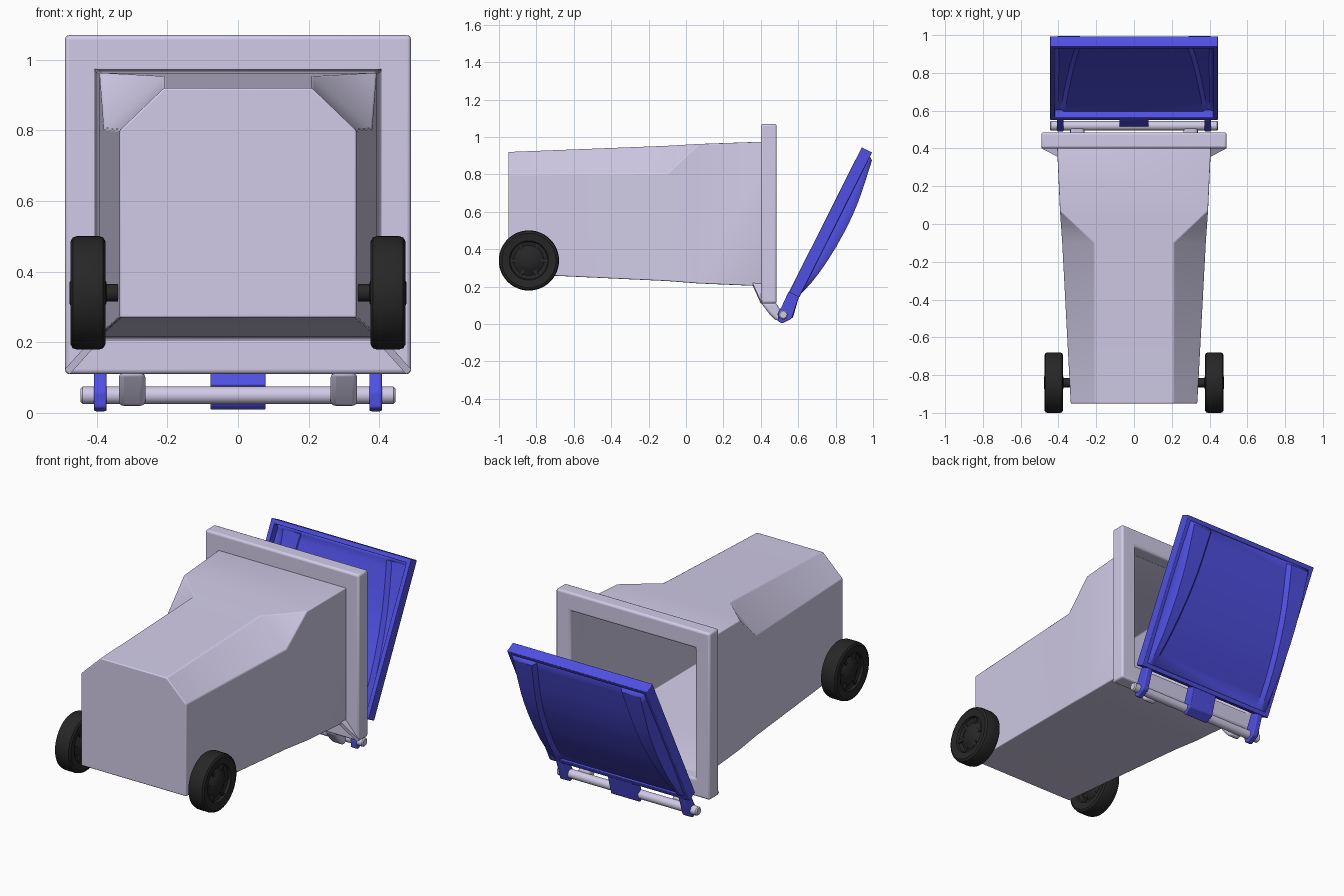
import bpy, bmesh, math
from mathutils import Vector, Matrix

if "Cube" in bpy.data.objects:
    bpy.data.objects.remove(bpy.data.objects["Cube"])


def material(name, rgb):
    m = bpy.data.materials.new(name)
    m.diffuse_color = (*rgb, 1)
    m.use_nodes = True
    m.node_tree.nodes["Principled BSDF"].inputs["Base Color"].default_value = m.diffuse_color
    return m


LILAC = material("bin_plastic", (0.64, 0.60, 0.80))
BLUE = material("lid_plastic", (0.08, 0.08, 0.78))
BLACK = material("rubber", (0.02, 0.02, 0.02))


def make(name, verts, faces, mat, bevel=0, thick=0, flip=False):
    me = bpy.data.meshes.new(name)
    me.from_pydata([tuple(v) for v in verts], [], faces)
    bm = bmesh.new()
    bm.from_mesh(me)
    bmesh.ops.recalc_face_normals(bm, faces=bm.faces)
    if flip:
        bmesh.ops.reverse_faces(bm, faces=bm.faces)
    bm.to_mesh(me)
    bm.free()
    ob = bpy.data.objects.new(name, me)
    bpy.context.collection.objects.link(ob)
    me.materials.append(mat)
    if thick:
        s = ob.modifiers.new("thickness", 'SOLIDIFY')
        s.thickness, s.offset = thick, -1
    if bevel:
        b = ob.modifiers.new("soft_edges", 'BEVEL')
        b.width, b.segments, b.limit_method = bevel, 3, 'ANGLE'
        b.angle_limit = math.radians(35)
    bpy.ops.object.select_all(action='DESELECT')
    ob.select_set(True)
    bpy.context.view_layer.objects.active = ob
    bpy.ops.object.shade_smooth_by_angle(angle=math.radians(35))
    return ob


def prism(name, profile, x0, x1, mat, bevel=0):
    """Extrude a (y, z) outline along x."""
    n = len(profile)
    v = [(x, y, z) for x in (x0, x1) for y, z in profile]
    f = [tuple(range(n)), tuple(range(n, 2 * n))]
    f += [(i, (i + 1) % n, n + (i + 1) % n, n + i) for i in range(n)]
    return make(name, v, f, mat, bevel)


def frame(name, outer, inner, d0, d1, place, mat, bevel):
    """Rectangular ring; outer/inner are (a0, a1, b0, b1), place maps (a, b, d)."""
    v = []
    for d in (d0, d1):
        for a0, a1, b0, b1 in (outer, inner):
            v += [place(a, b, d) for a, b in ((a0, b0), (a1, b0), (a1, b1), (a0, b1))]
    f = []
    for i in range(4):
        j = (i + 1) % 4
        f += [(i, j, 4 + j, 4 + i), (8 + i, 8 + j, 12 + j, 12 + i),
              (i, j, 8 + j, 8 + i), (4 + i, 4 + j, 12 + j, 12 + i)]
    return make(name, v, f, mat, bevel)


def lathe(name, profile, centre, mat, sides=48):
    """Spin a (radius, x) profile about the x axis; closed by capping both ends."""
    cx, cy, cz = centre
    v = [(cx + x, cy + r * math.cos(2 * math.pi * k / sides), cz + r * math.sin(2 * math.pi * k / sides))
         for r, x in profile for k in range(sides)]
    f = [(i * sides + k, i * sides + (k + 1) % sides, (i + 1) * sides + (k + 1) % sides, (i + 1) * sides + k)
         for i in range(len(profile) - 1) for k in range(sides)]
    last = (len(profile) - 1) * sides
    f += [tuple(range(sides)), tuple(range(last, last + sides))]
    return make(name, v, f, mat)


# Bin body: tapered tub lying on its back, with chamfered front corners that fade out
half = [(.335, -.95, .27), (.38, -.10, .23), (.392, .07, .217), (.41, .47, .20),   # bottom 0-3
        (.335, -.95, .80), (.38, -.10, .805),                                       # chamfer side 4-5
        (.21, -.95, .92), (.21, -.10, .953),                                        # chamfer top 6-7
        (.392, .07, .963), (.41, .47, .977)]                                        # top corner 8-9
verts = half + [(-x, y, z) for x, y, z in half]
side = [(0, 1, 5, 4), (1, 2, 8, 5), (2, 3, 9, 8), (4, 5, 7, 6), (5, 8, 7)]
faces = side + [tuple(i + 10 for i in f) for f in side]
for a, b in ((6, 7), (7, 8), (8, 9), (0, 1), (1, 2), (2, 3)):
    faces.append((a, b, b + 10, a + 10))
faces.append((0, 4, 6, 16, 14, 10))
make("bin_body", verts, faces, LILAC, bevel=.012, thick=.015)

# Rim flange around the opening
frame("bin_rim", (-.49, .49, .11, 1.07), (-.397, .397, .213, .963), .40, .485,
      lambda a, b, d: (a, d, b), LILAC, .012)

# Corner ribs and hinge lugs under the rim, hinge rod
for s, tag in ((-1, "left"), (1, "right")):
    t = Vector((.007, 0, .007))
    tri = [Vector((.395, .355, .215)), Vector((.395, .41, .215)), Vector((.484, .41, .116)), Vector((.484, .40, .116))]
    rib = [Vector((s * p.x, p.y, p.z)) for q in (t, -t) for p in [v + q for v in tri]]
    make("corner_rib_" + tag, rib, [(0, 1, 2, 3), (4, 5, 6, 7)] +
         [(i, (i + 1) % 4, 4 + (i + 1) % 4, 4 + i) for i in range(4)], LILAC)
    prism("hinge_lug_" + tag, [(.40, .115), (.48, .115), (.505, .075), (.51, .03), (.485, .015), (.445, .055)],
          s * .30 - .0375, s * .30 + .0375, LILAC, .015)
lathe("hinge_rod", [(.019, -.446), (.025, -.44), (.025, .44), (.019, .446)], (0, .52, .05), LILAC, 24)


# Lid: tilted open; u runs from hinge to free edge, n points outward
def lid_point(x, u, n):
    return (x, .55 + .449 * u + .893 * n, .17 + .893 * u - .449 * n)


frame("lid_rim", (-.445, .445, 0, .868), (-.42, .42, .025, .843), 0, .062, lid_point, BLUE, .004)

# Bulged lid panel with two raised side ridges that widen toward the free edge
crown = [(.005, .05), (.03, .065), (.10, .085), (.165, .098), (.233, .108), (.33, .117), (.43, .121),
         (.52, .120), (.595, .115), (.68, .104), (.75, .093), (.79, .087), (.83, .080), (.853, .05)]
verts, faces = [], []
for u, n in crown:
    inner = .385 - .10 * u / .85
    mid = max(.05, n - .022)
    right = [(inner - .02, mid), (inner, n), (.405, n), (.432, .05)]
    row = [(-x, h) for x, h in reversed(right)] + right
    verts += [lid_point(x, u, h) for x, h in row]
for i in range(len(crown) - 1):
    faces += [(8 * i + k, 8 * i + k + 1, 8 * i + k + 9, 8 * i + k + 8) for k in range(7)]
panel = make("lid_panel", verts, faces, BLUE)
out = Vector((0, .893, -.449))
if sum((p.normal.dot(out) for p in panel.data.polygons)) < 0:
    panel.data.flip_normals()
sol = panel.modifiers.new("thickness", 'SOLIDIFY')
sol.thickness, sol.offset = .012, -1

# Lid hinge arms and central clip
arm = [(.548, .172), (.604, .146), (.566, .03), (.515, .003), (.492, .015), (.490, .06), (.51, .09)]
for s, tag in ((-1, "left"), (1, "right")):
    prism("hinge_arm_" + tag, arm, s * .39 - .018, s * .39 + .018, BLUE, .006)
clip = [(.55, .175), (.604, .146), (.572, .035), (.525, .008), (.51, .022), (.54, .035), (.548, .06), (.515, .078)]
prism("hinge_clip", clip, -.078, .078, BLUE, .004)

# Wheels with recessed hubs and spokes, on axle stubs
for s, tag in ((-1, "left"), (1, "right")):
    c = (s * .425, -.84, .34)
    tyre = [(.03, -.052), (.055, -.04), (.08, -.025), (.10, -.03), (.105, -.044), (.145, -.05), (.157, -.043),
            (.161, -.03)]
    tyre += [(r, -x) for r, x in reversed(tyre)]
    lathe("wheel_" + tag, tyre, c, BLACK)
    lathe("axle_" + tag, [(.025, -.06), (.025, .06)], (s * .36, -.84, .34), BLACK, 24)
    for k in range(6):
        rot = Matrix.Rotation(k * math.pi / 3, 2)
        box = [rot @ Vector(p) for p in ((.03, -.01), (.103, -.01), (.103, .01), (.03, .01))]
        prism(f"spoke_{tag}_{k}", [(c[1] + p.x, c[2] + p.y) for p in box], c[0] - .036, c[0] + .036, BLACK)
